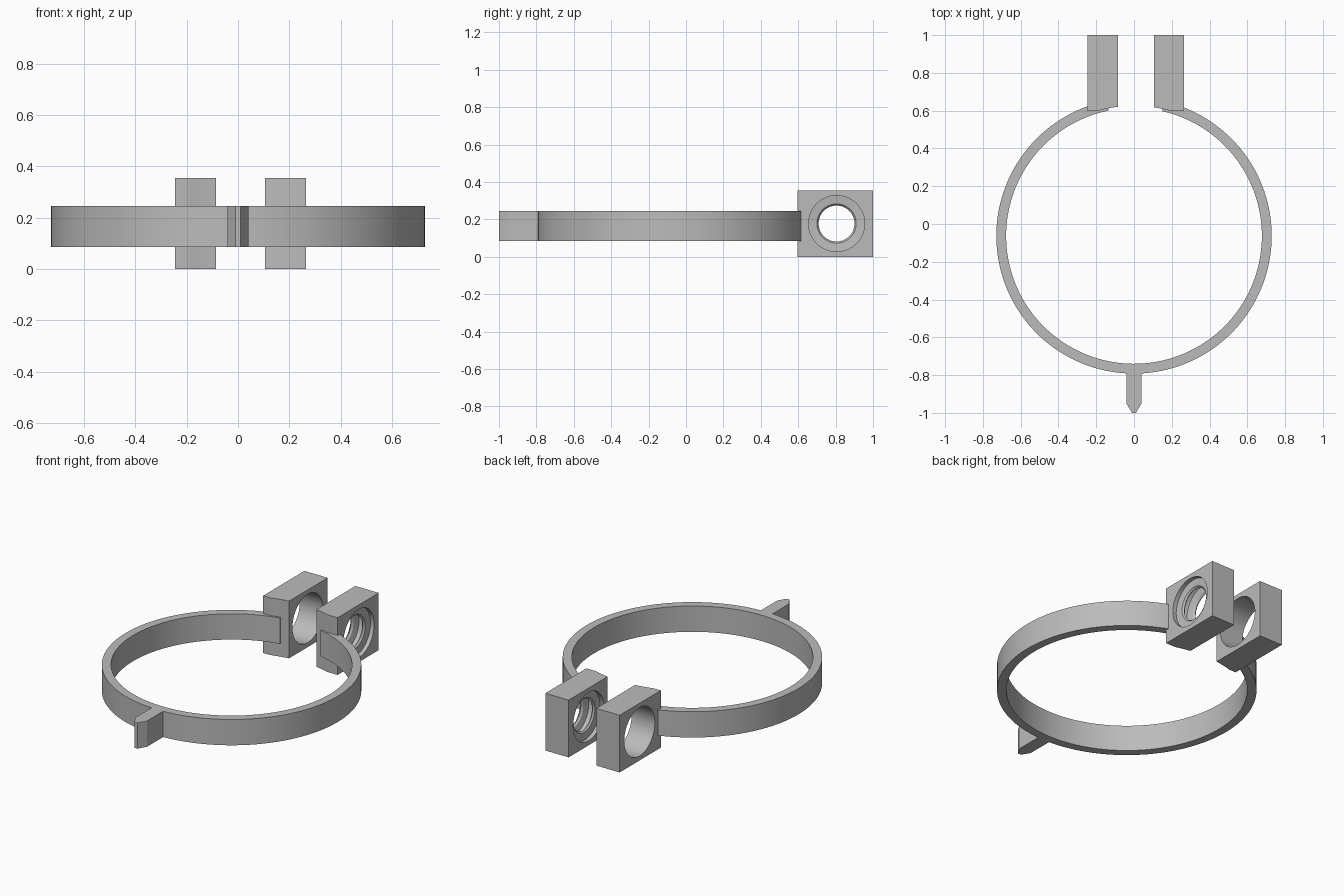
import bpy, bmesh
from math import sin, cos, pi, radians

cube = bpy.data.objects.get("Cube")
if cube:
    bpy.data.objects.remove(cube, do_unlink=True)

grey = bpy.data.materials.new("plain grey")
grey.use_nodes = True
grey.diffuse_color = (0.5, 0.5, 0.5, 1)
grey.node_tree.nodes["Principled BSDF"].inputs["Base Color"].default_value = (0.5, 0.5, 0.5, 1)

CENTRE_Y, OUTER, INNER = -0.063, 0.729, 0.677   # band
LOW, HIGH = 0.085, 0.245
HOLE_Y, HOLE_Z = 0.805, 0.178                   # bolt axis


def loft(name, sections):
    """Join equal point loops into a closed solid with end caps."""
    bm = bmesh.new()
    loops = [[bm.verts.new(p) for p in s] for s in sections]
    for a, b in zip(loops, loops[1:]):
        for i in range(len(a)):
            j = (i + 1) % len(a)
            bm.faces.new((a[i], a[j], b[j], b[i]))
    bm.faces.new(loops[0])
    bm.faces.new(loops[-1])
    bmesh.ops.recalc_face_normals(bm, faces=bm.faces)
    mesh = bpy.data.meshes.new(name)
    bm.to_mesh(mesh)
    bm.free()
    mesh.materials.append(grey)
    ob = bpy.data.objects.new(name, mesh)
    bpy.context.collection.objects.link(ob)
    return ob


def prism(name, outline, z0, z1):
    return loft(name, [[(x, y, z) for x, y in outline] for z in (z0, z1)])


def circle(radius, n):
    return [(radius * cos(2 * pi * i / n), radius * sin(2 * pi * i / n)) for i in range(n)]


def activate(ob):
    bpy.ops.object.select_all(action='DESELECT')
    ob.select_set(True)
    bpy.context.view_layer.objects.active = ob


def cut(ob, cutter):
    cutter.hide_render = True
    mod = ob.modifiers.new("cut", 'BOOLEAN')
    mod.operation, mod.solver, mod.object = 'DIFFERENCE', 'EXACT', cutter
    activate(ob)
    bpy.ops.object.modifier_apply(modifier=mod.name)
    bpy.data.objects.remove(cutter, do_unlink=True)


def smooth(ob):
    activate(ob)
    bpy.ops.object.shade_smooth_by_angle(angle=radians(25))


def clamp_block(name, x0, x1, bore):
    """Square lug hollowed by the band's curve and a turned bore."""
    ob = prism(name, [(x0, 0.597), (x1, 0.597), (x1, 1), (x0, 1)], 0, 0.355)
    curve = [(x, y + CENTRE_Y) for x, y in circle(0.689, 192)]
    cut(ob, prism("curve_cutter", curve, -0.1, 0.5))
    cut(ob, loft("bore_cutter", [[(x0 + dx, HOLE_Y + y, HOLE_Z + z) for y, z in circle(r, 64)]
                                 for dx, r in bore]))
    smooth(ob)


# Open band
steps, start, end = 144, radians(12.7), radians(360 - 11.4)
sections = []
for i in range(steps + 1):
    a = start + (end - start) * i / steps
    sections.append([(r * sin(a), CENTRE_Y + r * cos(a), z)
                     for r, z in ((INNER, LOW), (OUTER, LOW), (OUTER, HIGH), (INNER, HIGH))])
smooth(loft("band", sections))

# Pointer at the front
half = [(0.04, -0.785), (0.04, -0.95), (0.01, -1)]
prism("front_pointer", half + [(-x, y) for x, y in reversed(half)], LOW, HIGH)

# Plain lug on the right, threaded lug on the left
clamp_block("right_clamp_block", -0.245, -0.085, [(-0.02, 0.15), (0.18, 0.15)])
thread = [(-0.02, 0.15), (0.025, 0.15), (0.03, 0.105), (0.04, 0.096), (0.05, 0.105),
          (0.06, 0.145), (0.08, 0.15)]
thread += [(0.16 - x, r) for x, r in reversed(thread[:-1])]
clamp_block("left_clamp_block", 0.105, 0.265, thread)
